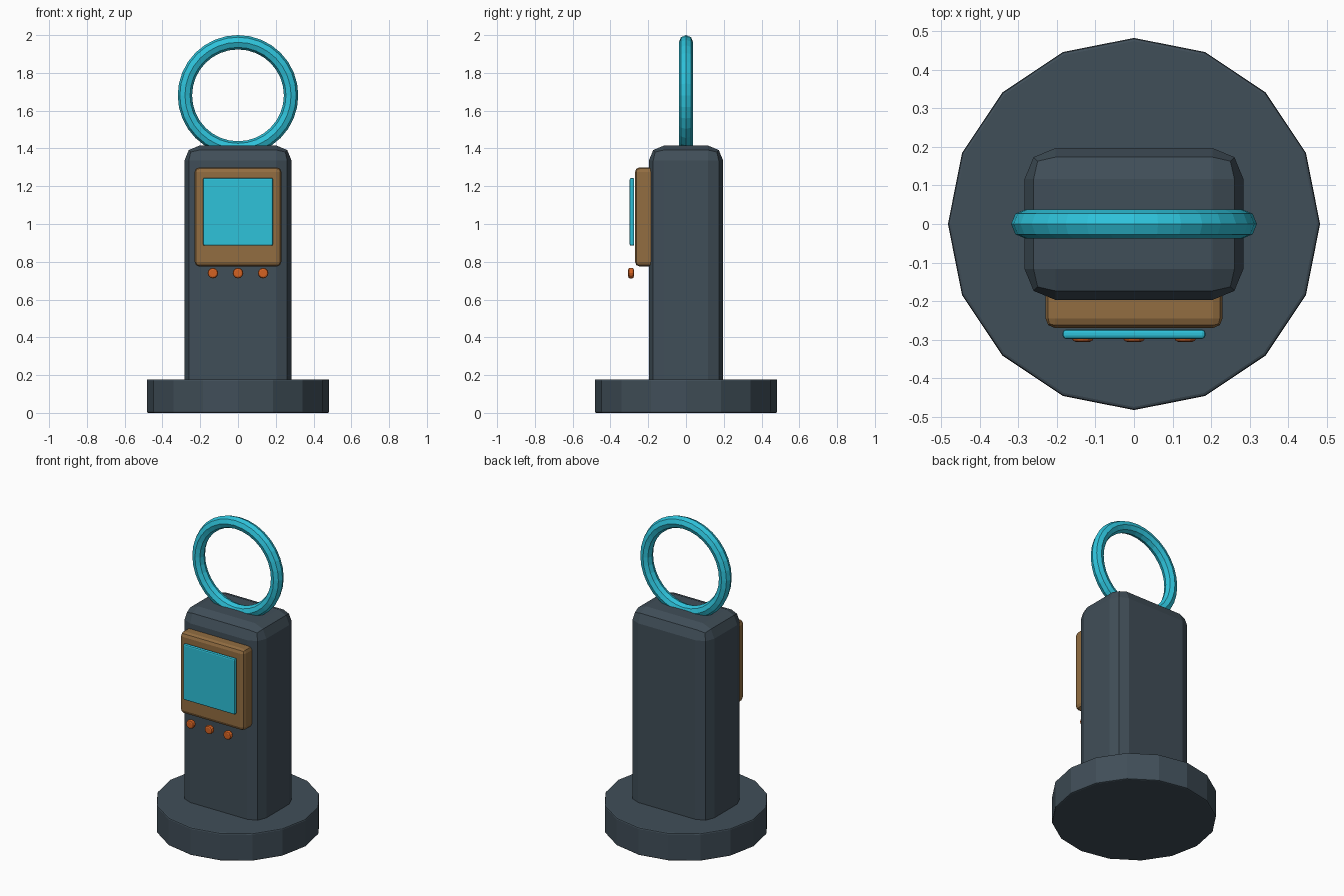
import bpy
from math import pi, radians

cube = bpy.data.objects.get("Cube")
if cube:
    bpy.data.objects.remove(cube, do_unlink=True)


def material(name, rgb):
    """Flat material from display colour values, stored as linear."""
    linear = [((c / 255 + 0.055) / 1.055) ** 2.4 for c in rgb] + [1]
    mat = bpy.data.materials.new(name)
    mat.use_nodes = True
    mat.diffuse_color = linear
    mat.node_tree.nodes["Principled BSDF"].inputs["Base Color"].default_value = linear
    return mat


slate = material("slate", (64, 78, 88))
brown = material("bronze brown", (146, 109, 65))
cyan = material("cyan", (46, 194, 218))
orange = material("orange", (212, 98, 34))


def finish(name, mat, bevel=0, segments=2):
    """Name and colour the active object, with optional bevelled edges."""
    obj = bpy.context.object
    obj.name = name
    obj.data.name = name
    obj.data.materials.append(mat)
    if bevel:
        mod = obj.modifiers.new("bevel", "BEVEL")
        mod.width = bevel
        mod.segments = segments
        mod.limit_method = "ANGLE"
        mod.angle_limit = radians(40)
    return obj


def box(name, mat, low, high, bevel, segments=2):
    """Bevelled box between two opposite corners."""
    centre = [(a + b) / 2 for a, b in zip(low, high)]
    bpy.ops.mesh.primitive_cube_add(size=1, location=centre)
    obj = bpy.context.object
    size = [b - a for a, b in zip(low, high)]
    for v in obj.data.vertices:
        v.co = [c * s for c, s in zip(v.co, size)]
    return finish(name, mat, bevel, segments)


# Round faceted foot
bpy.ops.mesh.primitive_cylinder_add(vertices=16, radius=0.483, depth=0.178,
                                    location=(0, 0, 0.089))
finish("base", slate, 0.008)

# Upright post, its lower end sunk into the foot
box("post", slate, (-0.284, -0.197, 0.03), (0.284, 0.197, 1.415), 0.08)

# Display housing and screen
box("display_frame", brown, (-0.23, -0.27, 0.775), (0.23, -0.16, 1.3), 0.025)
box("screen", cyan, (-0.185, -0.298, 0.885), (0.185, -0.274, 1.244), 0.008)

# Row of buttons below the display
for side, x in (("right", -0.133), ("middle", 0), ("left", 0.133)):
    bpy.ops.mesh.primitive_cylinder_add(vertices=12, radius=0.028, depth=0.03,
                                        location=(x, -0.291, 0.74),
                                        rotation=(pi / 2, 0, 0))
    finish("button_" + side, orange, 0.01)

# Upright ring on top of the post
bpy.ops.mesh.primitive_torus_add(major_radius=0.281, minor_radius=0.038,
                                 major_segments=32, minor_segments=8,
                                 location=(0, 0, 1.681), rotation=(pi / 2, 0, 0))
finish("top_ring", cyan)
